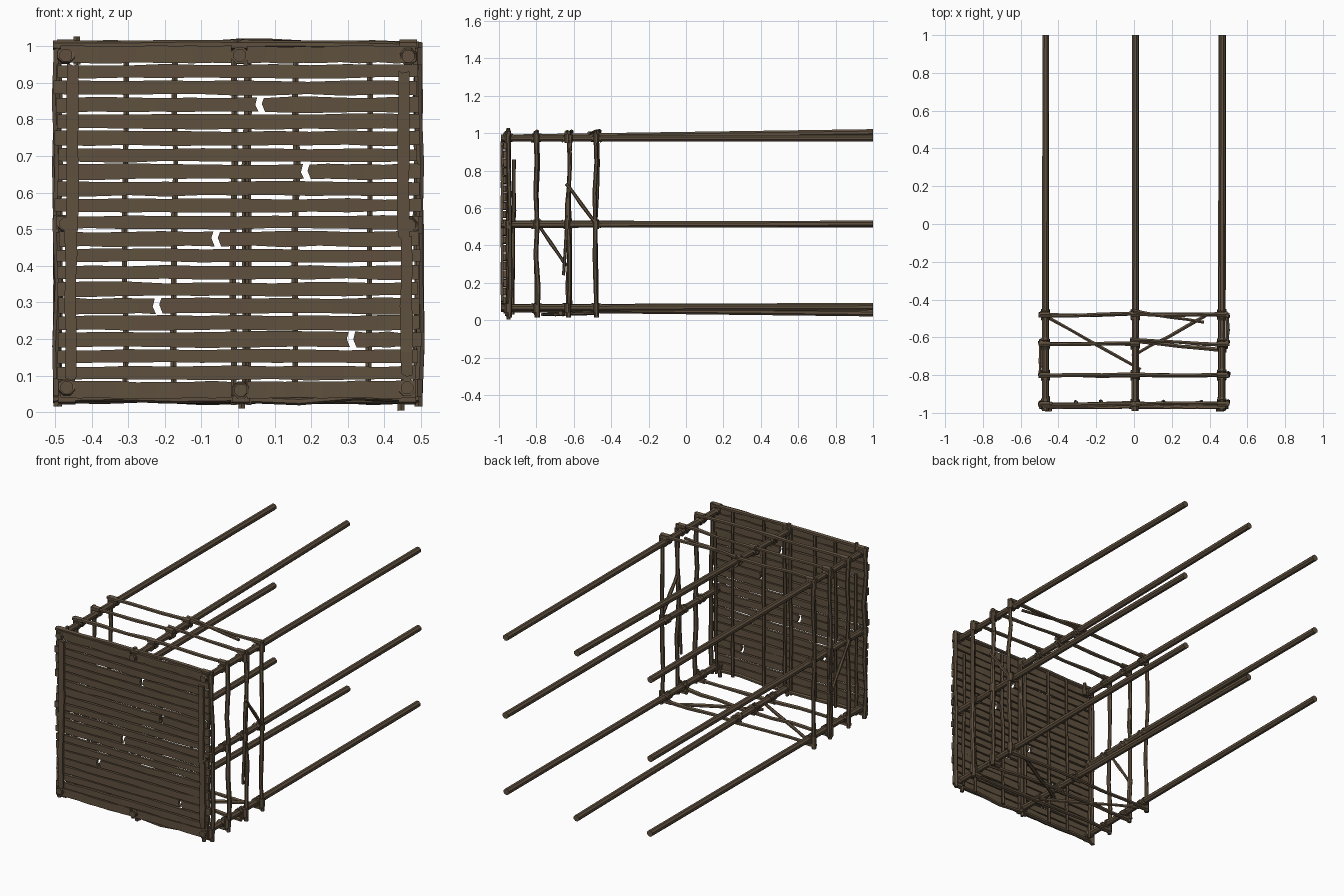
import bpy, bmesh, math, random
from mathutils import Vector

if "Cube" in bpy.data.objects:
    bpy.data.objects.remove(bpy.data.objects["Cube"])

random.seed(4)
wood = bpy.data.materials.new("weathered brown wood")
wood.diffuse_color = (0.115, 0.081, 0.049, 1)
wood.use_nodes = True
wood.node_tree.nodes["Principled BSDF"].inputs["Base Color"].default_value = wood.diffuse_color


def finish(bm, name):
    bmesh.ops.recalc_face_normals(bm, faces=bm.faces)
    me = bpy.data.meshes.new(name)
    bm.to_mesh(me)
    bm.free()
    me.materials.append(wood)
    ob = bpy.data.objects.new(name, me)
    bpy.context.collection.objects.link(ob)
    return ob


def j(a):
    return random.uniform(-a, a)


def tube(bm, pts, r, sides=6, rj=0.0):
    """Sweep a polygon section along a polyline."""
    pts = [Vector(p) for p in pts]
    d = (pts[-1] - pts[0]).normalized()
    u = d.cross(Vector((0, 0, 1)) if abs(d.z) < 0.9 else Vector((0, 1, 0))).normalized()
    v = d.cross(u)
    rings = []
    for p in pts:
        rr = r + j(rj)
        rings.append([bm.verts.new(p + rr * (math.cos(a) * u + math.sin(a) * v))
                      for a in (2 * math.pi * (k + .5) / sides for k in range(sides))])
    for a, b in zip(rings, rings[1:]):
        for k in range(sides):
            n = (k + 1) % sides
            bm.faces.new((a[k], a[n], b[n], b[k]))
    bm.faces.new(rings[0])
    bm.faces.new(rings[-1])


def branch(name, a, b, r=0.011, bend=0.008, n=6):
    """A crooked stick between two points."""
    a, b = Vector(a), Vector(b)
    pts = []
    for i in range(n + 1):
        p = a.lerp(b, i / n)
        if 0 < i < n:
            p += Vector((j(bend), j(bend), j(bend)))
        pts.append(p)
    bm = bmesh.new()
    tube(bm, pts, r, 6, 0.0018)
    return finish(bm, name)


def plank(name, a, b, z0, z1, y0, y1, n=9, torn=(0, 0), vertical=False):
    """A rough board from a to b; torn skews an end into a jagged break."""
    bm = bmesh.new()
    rows = []
    for i in range(n + 1):
        t = a + (b - a) * i / n
        skew = torn[0] if i == 0 else torn[1] if i == n else 0
        lo, hi, mid = z0 + j(.0025), z1 + j(.0025), (z0 + z1) / 2 + j(.004)
        dy = j(.002)
        row = []
        for y in (y0 + dy, y1 + dy):
            for s, z in ((skew, lo), (-skew * .8, mid), (skew * .3, hi)):
                row.append(bm.verts.new((z, y, t + s) if vertical else (t + s, y, z)))
        rows.append(row)
    loop = (0, 1, 2, 5, 4, 3)
    for p, q in zip(rows, rows[1:]):
        for k in range(6):
            c, d = loop[k], loop[(k + 1) % 6]
            bm.faces.new((p[c], p[d], q[d], q[c]))
    for row in (rows[0], rows[-1]):
        bm.faces.new((row[0], row[1], row[4], row[3]))
        bm.faces.new((row[1], row[2], row[5], row[4]))
    return finish(bm, name)


# Eight long poles running front to back: (x, z at front, z at back)
poles = [(-.47, .975, .975), (.005, .975, 1.004), (.465, .972, .972),
         (-.47, .515, .513), (.468, .51, .515),
         (-.468, .068, .075), (.008, .06, .037), (.462, .066, .07)]
for x, za, zb in poles:
    bm = bmesh.new()
    tube(bm, [(x, -.99, za), (x + .002, 1, zb)], .0185, 8)
    finish(bm, "long_pole")

# Horizontal front planks, some broken, top and bottom rows split by the poles
breaks = {3: .06, 7: .185, 11: -.06, 15: -.22, 17: .31}
for i in range(21):
    zc = .977 - i * .0458
    h = .0185 + j(.0012)
    if i in (0, 20):
        h = .023
        plank("edge_plank", -.485, -.018, zc - h, zc + h, -.975, -.96)
        plank("edge_plank", .024, .485, zc - h, zc + h, -.975, -.96)
        continue
    a, b = -.497 + j(.008), .494 + j(.008)
    if i in breaks:
        m = breaks[i]
        h = .0205
        plank("broken_plank", a, m - .009, zc - h, zc + h, -.978, -.962, 6, (0, .005))
        plank("broken_plank", m + .009, b, zc - h, zc + h, -.977, -.961, 6, (.005, 0))
    else:
        plank("front_plank", a, b, zc - h, zc + h, -.977, -.961, 10)

# Vertical cover boards over the plank ends
for x, a, b in ((-.452, .49, .95), (-.457, .09, .5), (.452, .475, .93), (.46, .1, .48)):
    plank("cover_board", a, b, x - .016, x + .016, -.99, -.977, 6, (.004, .004), True)

# Upright sticks behind the planks
for x in (-.31, -.175, .018, .155, .355):
    branch("back_upright", (x, -.94, .03), (x + .004, -.945, .995), .009, .004)
for x in (-.012, .03):
    branch("centre_upright", (x, -.953, .02), (x, -.95, 1.0), .009, .003)
for s in (-1, 1):
    branch("wall_side_stick", (s * .452, -.925, .03), (s * .455, -.92, .86), .009, .004)

# Lashed frames of branches around the poles
for y in (-.953, -.80, -.635, -.48):
    for s in (-1, 1):
        branch("frame_post", (s * .493, y + j(.01), .015), (s * .493, y + j(.01), 1.01), .0115, .007)
    if y == -.635:
        branch("top_bar", (-.505, y, 1.0), (.025, y + .005, 1.003), .011, .004, 4)
        branch("top_bar", (-.02, -.612, 1.008), (.495, -.64, 1.0), .011, .004, 4)
        branch("bottom_bar", (-.505, y, .037), (.02, y, .033), .011, .004, 4)
        branch("bottom_bar", (-.01, -.62, .032), (.49, -.67, .037), .011, .004, 4)
    else:
        branch("top_bar", (-.505, y - .005, 1.002), (.495, y + .005, 1.0), .0115, .007)
        branch("bottom_bar", (-.505, y, .036), (.495, y, .036), .0115, .007)

# Doubled posts and diagonal braces
branch("double_post", (.49, -.655, .24), (.495, -.615, .99), .009, .005)
branch("double_post", (-.492, -.615, .03), (-.492, -.625, .74), .009, .005)
branch("side_brace", (.497, -.64, .73), (.495, -.485, .52), .01, .003, 4)
branch("side_brace", (-.497, -.80, .53), (-.495, -.64, .29), .01, .003, 4)
branch("bottom_brace", (-.455, -.495, .037), (.035, -.77, .03), .01, .003, 4)
branch("bottom_brace", (-.01, -.70, .03), (.38, -.485, .037), .01, .003, 4)
branch("top_brace", (-.005, -.46, 1.01), (.37, -.52, 1.0), .01, .003, 4)

# Lashings where frames cross the poles
for y in (-.953, -.80, -.635, -.48):
    for x, z, _ in poles:
        bm = bmesh.new()
        for k in (-1, 1):
            tilt = j(.004)
            tube(bm, [(x, y + k * .018 - .006, z + tilt), (x, y + k * .018 + .006, z - tilt)], .0245, 8)
        if abs(x) > .1:    # wrap on the post
            s = math.copysign(1, x)
            tube(bm, [(s * .491, y, z - .024), (s * .491, y, z + .024)], .0155, 6)
        if z > .9 or z < .1:   # wrap on the bar
            zb = 1.002 if z > .9 else .036
            tube(bm, [(x - .024, y, zb), (x + .024, y, zb)], .0155, 6)
        finish(bm, "lashing")

# Short stub ends poking above and below the wall corners
for x, a, b in ((-.44, .95, 1.026), (.49, .95, 1.012), (.445, .004, .08), (-.49, .02, .08),
                (.0, .96, 1.02), (.01, .01, .06)):
    branch("stub_end", (x, -.95, a), (x + j(.004), -.95, b), .011, .002, 2)
